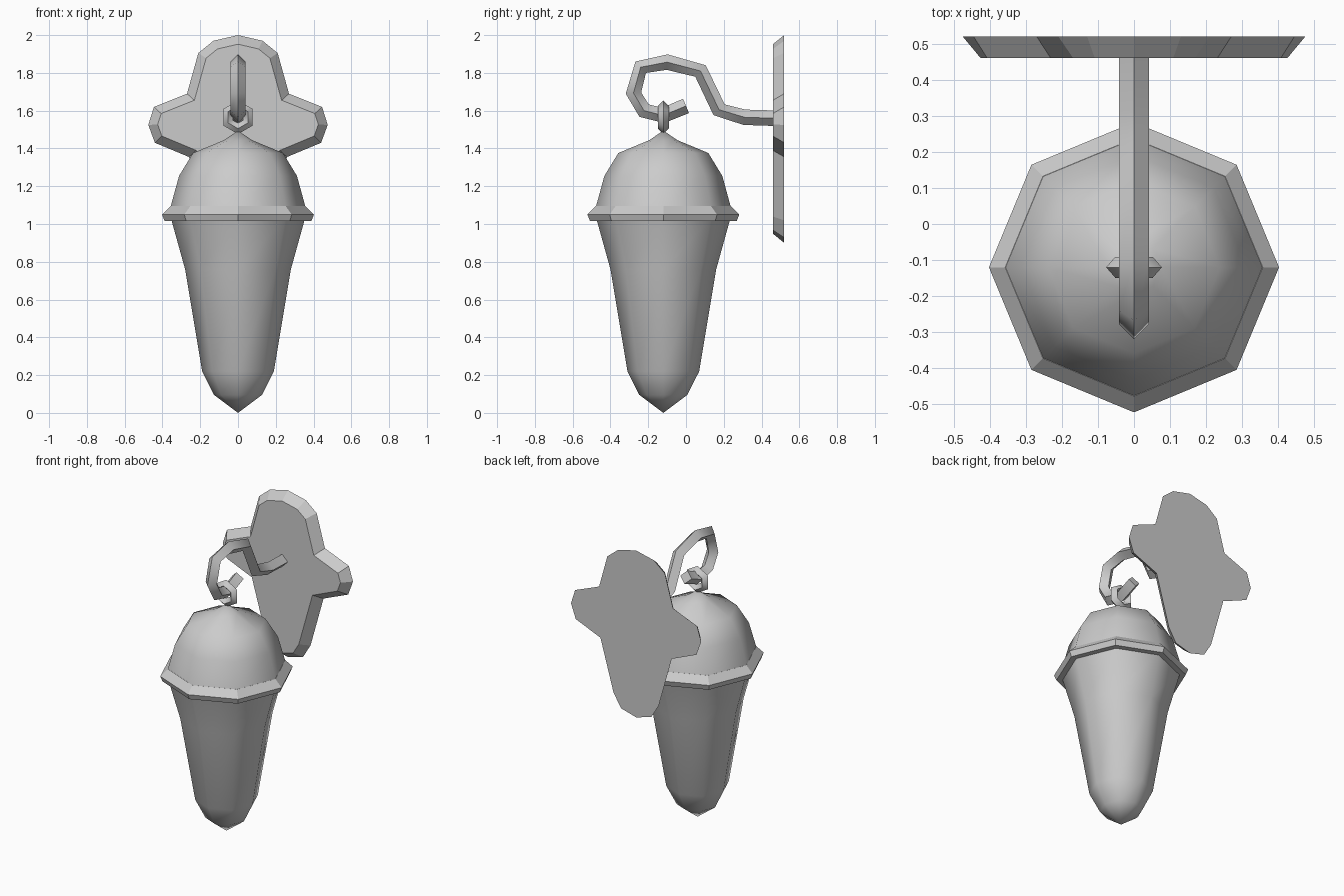
import bpy, bmesh
from math import sin, cos, pi, radians
from mathutils import Vector

if "Cube" in bpy.data.objects:
    bpy.data.objects.remove(bpy.data.objects["Cube"])

CY = -0.12  # lantern axis


def finish(name, bm, angle=None):
    bmesh.ops.recalc_face_normals(bm, faces=bm.faces)
    me = bpy.data.meshes.new(name)
    bm.to_mesh(me)
    bm.free()
    ob = bpy.data.objects.new(name, me)
    bpy.context.collection.objects.link(ob)
    if angle:
        bpy.ops.object.select_all(action='DESELECT')
        ob.select_set(True)
        bpy.context.view_layer.objects.active = ob
        bpy.ops.object.shade_smooth_by_angle(angle=radians(angle))
    return ob


def bridge(bm, a, b):
    n = len(a)
    for i in range(n):
        bm.faces.new((a[i], a[(i + 1) % n], b[(i + 1) % n], b[i]))


def lathe(name, profile, closed=False, angle=None, sides=8):
    bm = bmesh.new()
    rings = [[bm.verts.new((r * cos(2 * pi * i / sides), CY + r * sin(2 * pi * i / sides), z))
              for i in range(sides)] for r, z in profile]
    for a, b in zip(rings, rings[1:]):
        bridge(bm, a, b)
    if closed:
        bridge(bm, rings[-1], rings[0])
    bmesh.ops.remove_doubles(bm, verts=bm.verts, dist=0.0005)
    return finish(name, bm, angle)


def tube(name, path, normals, side, r, closed=False):
    # four-sided tube, one corner along the normal and one along side
    bm = bmesh.new()
    rings = [[bm.verts.new(p + d * r) for d in (n, side, -n, -side)]
             for p, n in zip(path, normals)]
    for a, b in zip(rings, rings[1:]):
        bridge(bm, a, b)
    if closed:
        bridge(bm, rings[-1], rings[0])
    else:
        bm.faces.new(rings[0])
        bm.faces.new(rings[-1])
    return finish(name, bm, 50)


# glass body
lathe("lantern_body", [(0, 0), (0.127, 0.095), (0.19, 0.22), (0.28, 0.76), (0.355, 1.03)], angle=50)
# domed lid
lathe("lantern_dome", [(0.36, 1.08), (0.312, 1.255), (0.238, 1.376), (0.074, 1.444), (0, 1.495)], angle=50)
# rim between them
lathe("lantern_rim", [(0.34, 1.015), (0.388, 1.015), (0.402, 1.05), (0.357, 1.095), (0.33, 1.09)], closed=True)

# hanging ring
dirs = [Vector((sin(i * pi / 3), 0, cos(i * pi / 3))) for i in range(6)]
tube("hanging_ring", [Vector((0, CY, 1.565)) + d * 0.06 for d in dirs], dirs,
     Vector((0, 1, 0)), 0.029, closed=True)

# curved hook arm
path = [Vector((0, y, z)) for y, z in [
    (0.47, 1.56), (0.31, 1.565), (0.175, 1.605), (0.077, 1.81), (-0.10, 1.857),
    (-0.24, 1.83), (-0.278, 1.693), (-0.222, 1.60), (-0.12, 1.575), (0, 1.625)]]
normals = []
for i in range(len(path)):
    t = (path[min(i + 1, len(path) - 1)] - path[max(i - 1, 0)]).normalized()
    normals.append(Vector((0, -t.z, t.y)))
tube("hook_arm", path, normals, Vector((1, 0, 0)), 0.041)

# wall plate with bevelled front
half = [(0.13, 1.97), (0.21, 1.905), (0.27, 1.69), (0.445, 1.62), (0.475, 1.525),
        (0.44, 1.43), (0.26, 1.355), (0.165, 1.02), (0.11, 0.93)]
outline = [(0, 2.0)] + half + [(0, 0.90)] + [(-x, z) for x, z in reversed(half)]
bm = bmesh.new()
back = bm.faces.new([bm.verts.new((x, 0.52, z)) for x, z in outline])
front = bm.faces.new([bm.verts.new(v.co) for v in reversed(back.verts[:])])
bm.normal_update()
bmesh.ops.inset_region(bm, faces=[front], thickness=0.047, use_boundary=True, use_even_offset=True)
for v in front.verts:
    v.co.y = 0.46
bmesh.ops.remove_doubles(bm, verts=bm.verts, dist=0.0005)
finish("wall_plate", bm)
